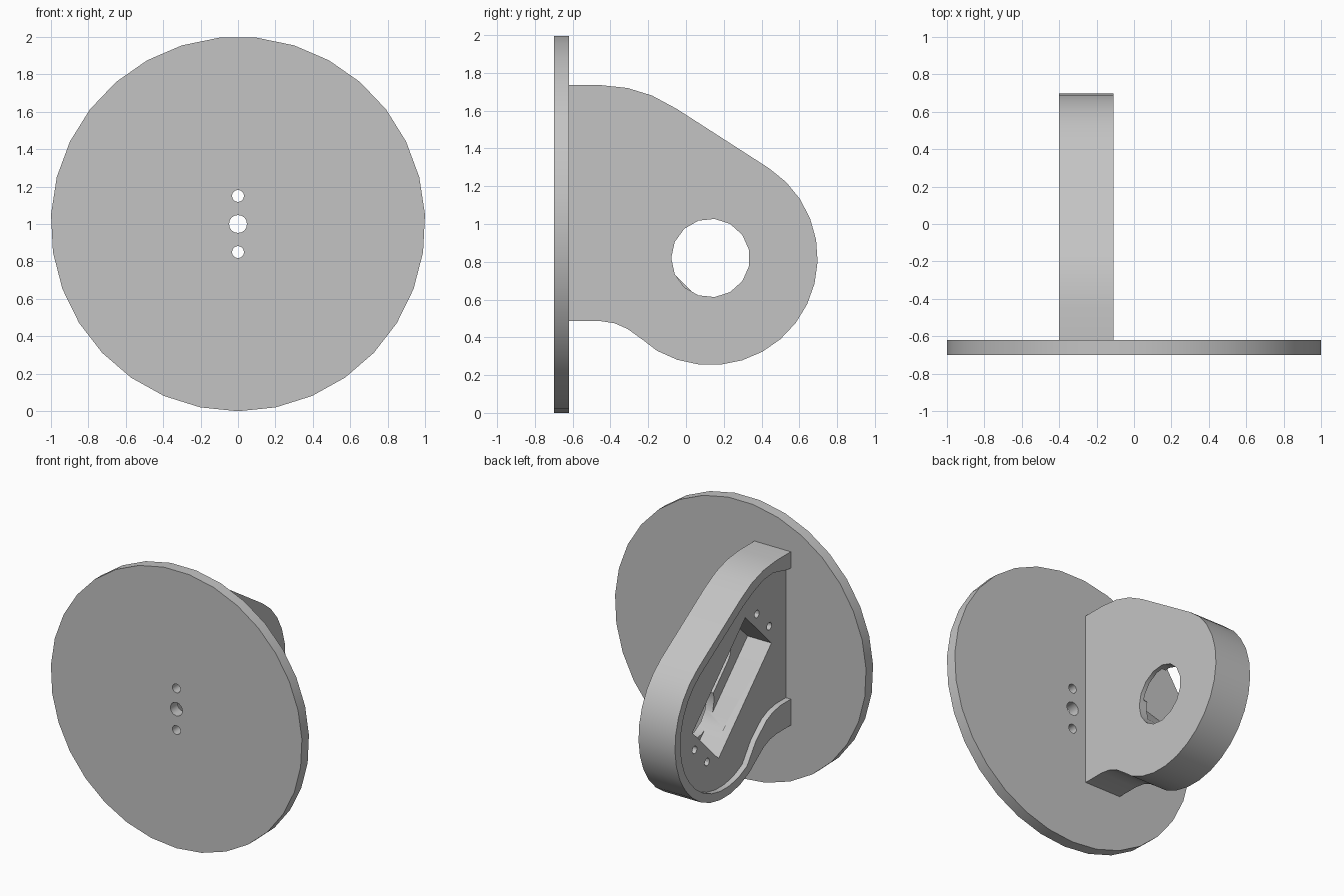
import bpy, bmesh, math
from mathutils import Vector

cube = bpy.data.objects.get("Cube")
if cube:
    bpy.data.objects.remove(cube, do_unlink=True)

grey = bpy.data.materials.new("plain grey")
grey.use_nodes = True
grey.diffuse_color = (0.55, 0.55, 0.55, 1)
grey.node_tree.nodes["Principled BSDF"].inputs["Base Color"].default_value = grey.diffuse_color


def arc(cx, cy, r, start, end, steps):
    """Points on an arc, angles in degrees."""
    angles = [math.radians(start + (end - start) * i / steps) for i in range(steps + 1)]
    return [(cx + r * math.cos(a), cy + r * math.sin(a)) for a in angles]


def circle(cx, cy, r, sides, start=0):
    return arc(cx, cy, r, start, start + 360, sides)[:-1]


def prism(name, outline, axis, near, far):
    """Extrude a closed outline along x (outline in y, z) or y (outline in x, z)."""
    bm = bmesh.new()

    def place(p):
        return (near, p[0], p[1]) if axis == "x" else (p[0], near, p[1])

    face = bm.faces.new([bm.verts.new(place(p)) for p in outline])
    extruded = bmesh.ops.extrude_face_region(bm, geom=[face])
    moved = [g for g in extruded["geom"] if isinstance(g, bmesh.types.BMVert)]
    step = far - near
    bmesh.ops.translate(bm, verts=moved, vec=Vector((step, 0, 0) if axis == "x" else (0, step, 0)))
    bmesh.ops.recalc_face_normals(bm, faces=bm.faces)
    mesh = bpy.data.meshes.new(name)
    bm.to_mesh(mesh)
    bm.free()
    mesh.materials.append(grey)
    obj = bpy.data.objects.new(name, mesh)
    bpy.context.collection.objects.link(obj)
    return obj


def activate(obj):
    bpy.ops.object.select_all(action="DESELECT")
    obj.select_set(True)
    bpy.context.view_layer.objects.active = obj


def cut(target, outline, axis, near, far):
    cutter = prism("cutter", outline, axis, near, far)
    cutter.hide_render = True
    mod = target.modifiers.new("cut", "BOOLEAN")
    mod.operation = "DIFFERENCE"
    mod.solver = "EXACT"
    mod.object = cutter
    activate(target)
    bpy.ops.object.modifier_apply(modifier=mod.name)
    bpy.data.objects.remove(cutter, do_unlink=True)


# Round mounting plate with a centre hole and two screw holes
plate = prism("round_plate", circle(0, 1, 1, 31, -90), "y", -0.70, -0.62)
for height, radius in ((1, 0.048), (1.15, 0.032), (0.85, 0.032)):
    cut(plate, circle(0, height, radius, 16), "y", -0.8, -0.5)

# Bracket arm standing on the back of the plate
root = -0.63
outer = [(root, 1.735), (-0.45, 1.735), (-0.31, 1.72), (-0.18, 1.68), (-0.05, 1.61)]
outer += arc(0.13, 0.82, 0.567, 57, -120, 15)
outer += [(-0.22, 0.38), (-0.31, 0.445), (-0.38, 0.475), (-0.46, 0.487), (root, 0.487)]
bracket = prism("bracket", outer, "x", -0.40, -0.11)

# Shallow recess leaving a rim round the open side
inner = [(-0.7, 1.61), (-0.58, 1.62), (-0.42, 1.66), (-0.31, 1.65), (-0.2, 1.61), (-0.08, 1.55)]
inner += arc(0.13, 0.82, 0.505, 57, -120, 15)
inner += [(-0.22, 0.52), (-0.34, 0.625), (-0.42, 0.66), (-0.51, 0.675), (-0.7, 0.675)]
cut(bracket, inner, "x", -0.5, -0.36)


def tilted(along, across):
    """Point in the pocket's own frame, whose long axis slopes down at 45 degrees."""
    h = math.sqrt(0.5)
    return (-0.008 + h * (along + across), 0.978 + h * (across - along))


# Slanted rectangular pocket, slot in its floor, round opening through the wall
pocket = [tilted(a, b) for a, b in ((-0.425, -0.21), (0.425, -0.21), (0.425, 0.21), (-0.425, 0.21))]
cut(bracket, pocket, "x", -0.5, -0.17)
slot = arc(0.2, 0, 0.12, -90, 90, 8) + arc(-0.2, 0, 0.12, 90, 270, 8)
cut(bracket, [tilted(a, b) for a, b in slot], "x", -0.3, -0.14)
cut(bracket, circle(0.13, 0.82, 0.208, 15, 180), "x", -0.3, 0)

# Screw holes at both ends of the pocket
for along in (-0.5, 0.5):
    for across in (-0.1, 0.1):
        y, z = tilted(along, across)
        cut(bracket, circle(y, z, 0.027, 12), "x", -0.5, -0.2)

for obj in (plate, bracket):
    activate(obj)
    bpy.ops.object.shade_smooth_by_angle(angle=math.radians(30))
